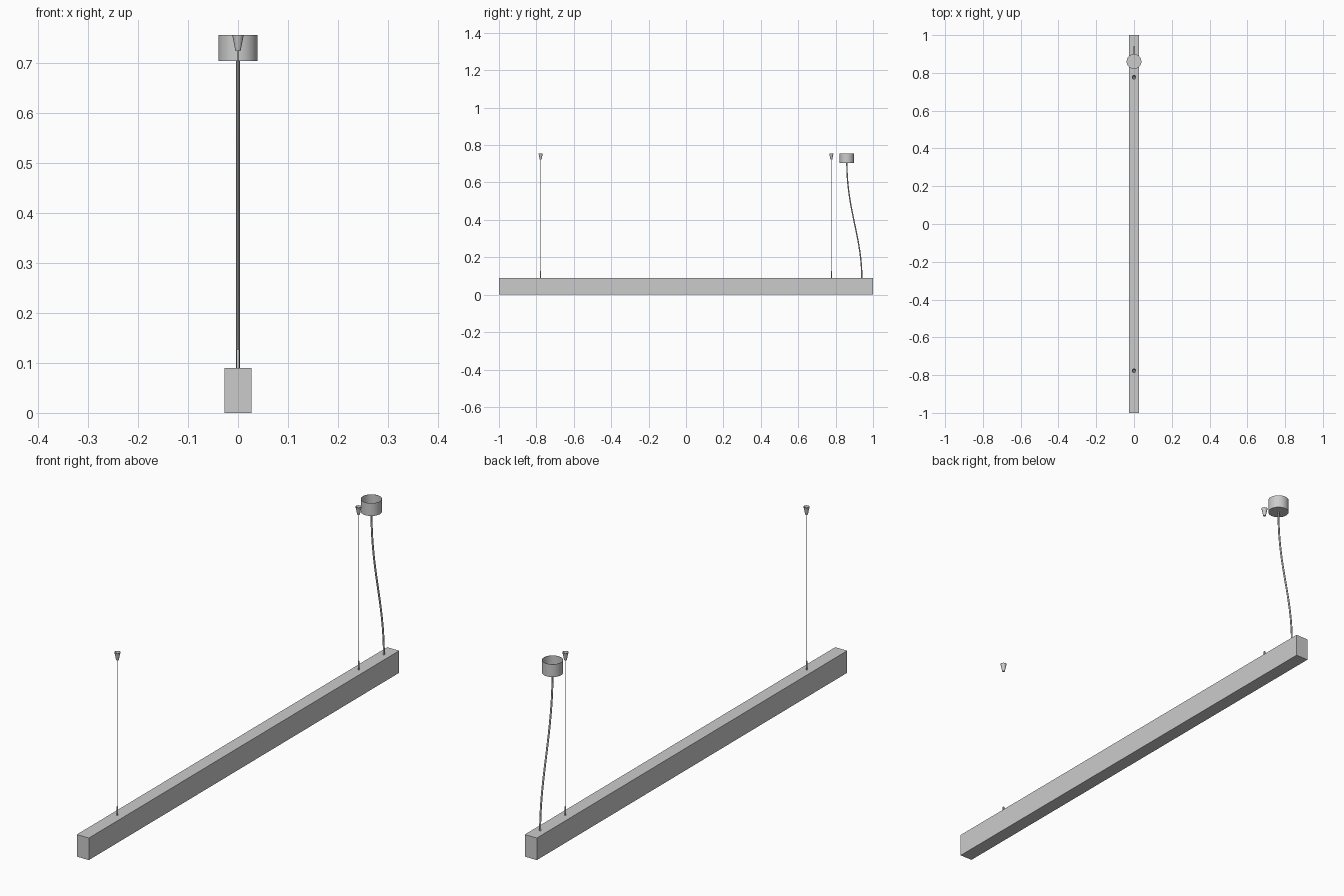
import bpy, bmesh, math

if "Cube" in bpy.data.objects:
    bpy.data.objects.remove(bpy.data.objects["Cube"])

TOP = 0.756      # ceiling level
BAR_TOP = 0.09
WIRE_Y = 0.777


def finish(name, bm, smooth=True):
    bmesh.ops.recalc_face_normals(bm, faces=bm.faces)
    mesh = bpy.data.meshes.new(name)
    bm.to_mesh(mesh)
    bm.free()
    ob = bpy.data.objects.new(name, mesh)
    bpy.context.collection.objects.link(ob)
    if smooth:
        bpy.ops.object.select_all(action='DESELECT')
        ob.select_set(True)
        bpy.context.view_layer.objects.active = ob
        bpy.ops.object.shade_smooth_by_angle(angle=math.radians(35))
    return ob


def lathe(name, profile, y, sides=32):
    """Spin (radius, z) points around a vertical axis at x=0, y."""
    bm = bmesh.new()
    verts = [bm.verts.new((r, y, z)) for r, z in profile]
    edges = [bm.edges.new(p) for p in zip(verts, verts[1:])]
    bmesh.ops.spin(bm, geom=verts + edges, cent=(0, y, 0), axis=(0, 0, 1),
                   angle=math.tau, steps=sides)
    bmesh.ops.remove_doubles(bm, verts=bm.verts, dist=1e-5)
    return finish(name, bm)


# Long rectangular light bar
bm = bmesh.new()
bmesh.ops.create_cube(bm, size=1)
for v in bm.verts:
    v.co.x *= 0.054
    v.co.y *= 2
    v.co.z = (v.co.z + 0.5) * BAR_TOP
finish("light_bar", bm, smooth=False)

# Suspension sets: gripper, thin wire and open conical ceiling anchor
for side, y in (("front", -WIRE_Y), ("back", WIRE_Y)):
    lathe(side + "_wire_gripper",
          [(0, BAR_TOP), (0.003, BAR_TOP), (0.003, 0.125), (0.002, 0.127), (0, 0.127)], y, 16)
    lathe(side + "_wire",
          [(0, 0.126), (0.0007, 0.126), (0.0007, 0.726), (0, 0.726)], y, 8)
    lathe(side + "_ceiling_anchor",
          [(0, 0.724), (0.005, 0.724), (0.0115, TOP), (0.0107, TOP),
           (0.0045, 0.7255), (0, 0.7255)], y, 24)

# Ceiling canopy: cup open at the top
lathe("ceiling_canopy",
      [(0, 0.704), (0.039, 0.704), (0.039, TOP), (0.038, TOP),
       (0.038, 0.7055), (0, 0.7055)], 0.86, 48)

# Power cable hanging in a gentle S
curve = bpy.data.curves.new("power_cable", 'CURVE')
curve.dimensions = '3D'
curve.bevel_depth = 0.0036
curve.bevel_resolution = 3
curve.resolution_u = 24
curve.use_fill_caps = True
spline = curve.splines.new('BEZIER')
spline.bezier_points.add(1)
for p, (y, z), dz in zip(spline.bezier_points, ((0.86, 0.705), (0.94, 0.089)), (-0.25, -0.22)):
    p.handle_left_type = p.handle_right_type = 'FREE'
    p.co = (0, y, z)
    p.handle_left = (0, y, z - dz)
    p.handle_right = (0, y, z + dz)
cable = bpy.data.objects.new("power_cable", curve)
bpy.context.collection.objects.link(cable)
bpy.ops.object.select_all(action='DESELECT')
cable.select_set(True)
bpy.context.view_layer.objects.active = cable
bpy.ops.object.convert(target='MESH')
bpy.ops.object.shade_smooth_by_angle(angle=math.radians(40))
